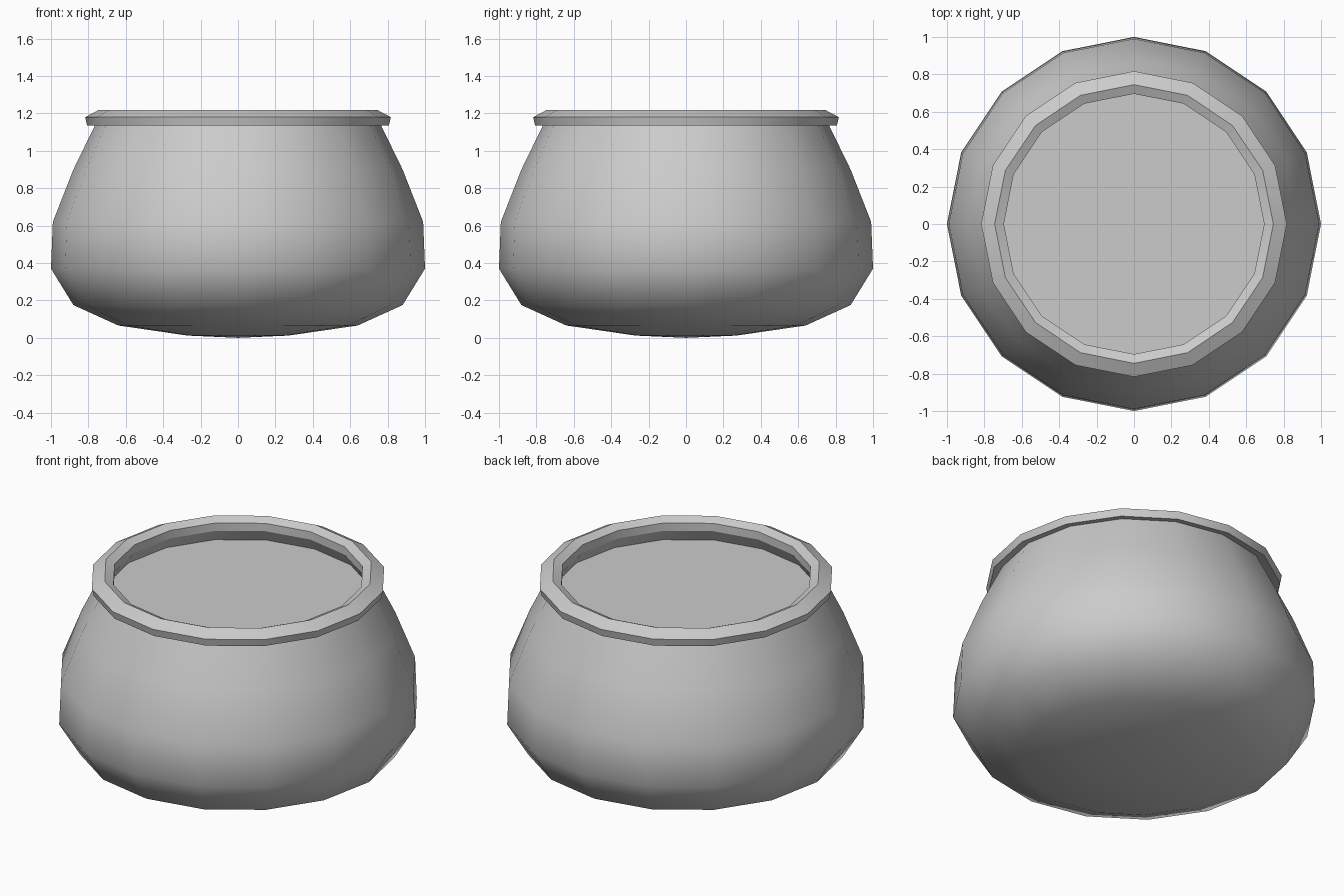
import bpy
import math

cube = bpy.data.objects.get("Cube")
if cube:
    bpy.data.objects.remove(cube, do_unlink=True)

SIDES = 16

grey = bpy.data.materials.new("plain grey")
grey.use_nodes = True
colour = (0.6, 0.6, 0.6, 1)
grey.diffuse_color = colour
grey.node_tree.nodes["Principled BSDF"].inputs["Base Color"].default_value = colour


def lathe(name, profile):
    """Spin (radius, height) points, running up the outside and down the inside."""
    verts, rings, faces = [], [], []
    for r, z in profile:
        start = len(verts)
        count = SIDES if r > 0 else 1
        for i in range(count):
            a = math.tau * i / SIDES
            verts.append((r * math.cos(a), r * math.sin(a), z))
        rings.append([start + i % count for i in range(SIDES)])
    for low, high in zip(rings, rings[1:]):
        for i in range(SIDES):
            j = (i + 1) % SIDES
            loop = [low[i], low[j], high[j], high[i]]
            faces.append(list(dict.fromkeys(loop)))
    mesh = bpy.data.meshes.new(name)
    mesh.from_pydata(verts, [], faces)
    mesh.materials.append(grey)
    mesh.shade_smooth()
    obj = bpy.data.objects.new(name, mesh)
    bpy.context.collection.objects.link(obj)
    return obj


# Rounded belly
lathe("pot_body", [(0, 0), (0.27, 0.012), (0.64, 0.066), (0.88, 0.175),
                   (1.0, 0.37), (0.99, 0.62), (0.88, 0.9), (0.76, 1.146)])

# Rim with crisp edges, sloping top and an inner wall that flares below the mouth
rim = lathe("pot_rim", [(0.76, 1.146), (0.807, 1.136), (0.817, 1.18), (0.745, 1.218),
                        (0.696, 1.195), (0.696, 1.147), (0.735, 1.075)])
rim.data.set_sharp_from_angle(angle=math.radians(25))

# Flat surface filling the mouth
lathe("pot_contents", [(0.735, 1.075), (0, 1.075)])
